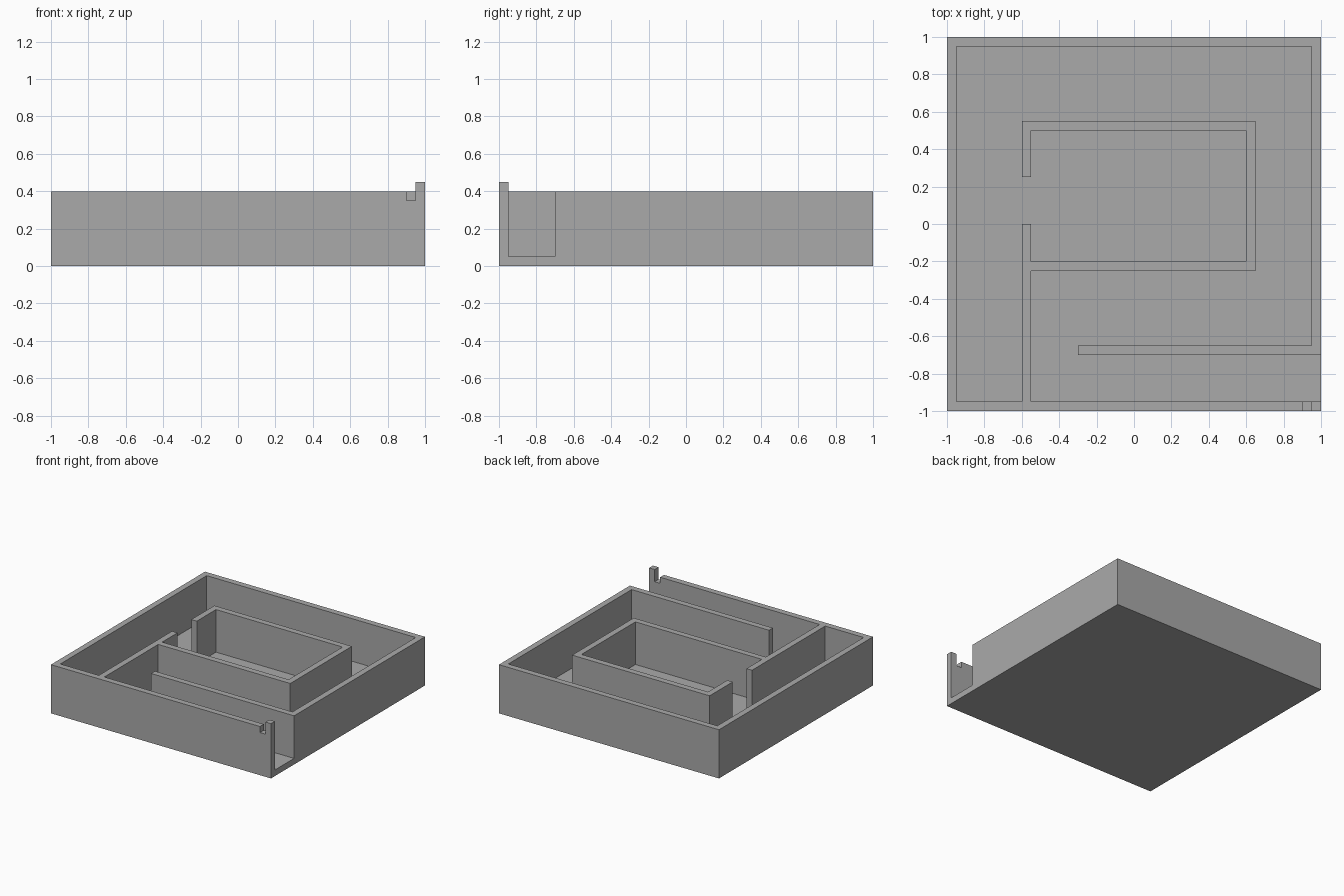
import bpy
import bmesh

default = bpy.data.objects.get("Cube")
if default:
    bpy.data.objects.remove(default, do_unlink=True)


def prism(name, outline, z0, z1):
    """Extrude a counter-clockwise plan outline from z0 up to z1."""
    bm = bmesh.new()
    face = bm.faces.new([bm.verts.new((x, y, z0)) for x, y in outline])
    top = bmesh.ops.extrude_face_region(bm, geom=[face], use_keep_orig=True)["geom"]
    bmesh.ops.translate(bm, vec=(0, 0, z1 - z0),
                        verts=[g for g in top if isinstance(g, bmesh.types.BMVert)])
    bmesh.ops.recalc_face_normals(bm, faces=bm.faces)
    mesh = bpy.data.meshes.new(name)
    bm.to_mesh(mesh)
    bm.free()
    obj = bpy.data.objects.new(name, mesh)
    bpy.context.collection.objects.link(obj)
    return obj


def rect(x0, y0, x1, y1):
    return [(x0, y0), (x1, y0), (x1, y1), (x0, y1)]


def carve(target, cutter):
    """Subtract the cutter from the target, then discard it."""
    cutter.hide_render = True
    mod = target.modifiers.new("carve", 'BOOLEAN')
    mod.operation = 'DIFFERENCE'
    mod.solver = 'EXACT'
    mod.object = cutter
    bpy.context.view_layer.objects.active = target
    bpy.ops.object.modifier_apply(modifier=mod.name)
    bpy.data.objects.remove(cutter, do_unlink=True)


# Solid block, as tall as the corner post
maze = prism("maze_tray", rect(-1, -1, 1, 1), 0, 0.45)

# Lower everything except the corner post to wall height
carve(maze, prism("top_cutter", [
    (-1.1, -1.1), (0.95, -1.1), (0.95, -0.95),
    (1.1, -0.95), (1.1, 1.1), (-1.1, 1.1)], 0.4, 0.6))

# One continuous passage: side entrance, outer ring, inner room, front lane
carve(maze, prism("passage_cutter", [
    (1.1, -0.95), (1.1, -0.7), (-0.3, -0.7), (-0.3, -0.65),
    (0.95, -0.65), (0.95, 0.95), (-0.95, 0.95), (-0.95, -0.95),
    (-0.6, -0.95), (-0.6, 0), (-0.55, 0), (-0.55, -0.2),
    (0.6, -0.2), (0.6, 0.5), (-0.55, 0.5), (-0.55, 0.25),
    (-0.6, 0.25), (-0.6, 0.55), (0.65, 0.55), (0.65, -0.25),
    (-0.55, -0.25), (-0.55, -0.95)], 0.05, 0.7))

# Notch in the front wall beside the post
carve(maze, prism("notch_cutter", rect(0.9, -1.1, 0.95, -0.9), 0.35, 0.6))

# Plain grey material
grey = bpy.data.materials.new("grey")
grey.use_nodes = True
colour = (0.4, 0.4, 0.4, 1)
grey.diffuse_color = colour
grey.node_tree.nodes["Principled BSDF"].inputs["Base Color"].default_value = colour
maze.data.materials.clear()
maze.data.materials.append(grey)
for poly in maze.data.polygons:
    poly.material_index = 0
